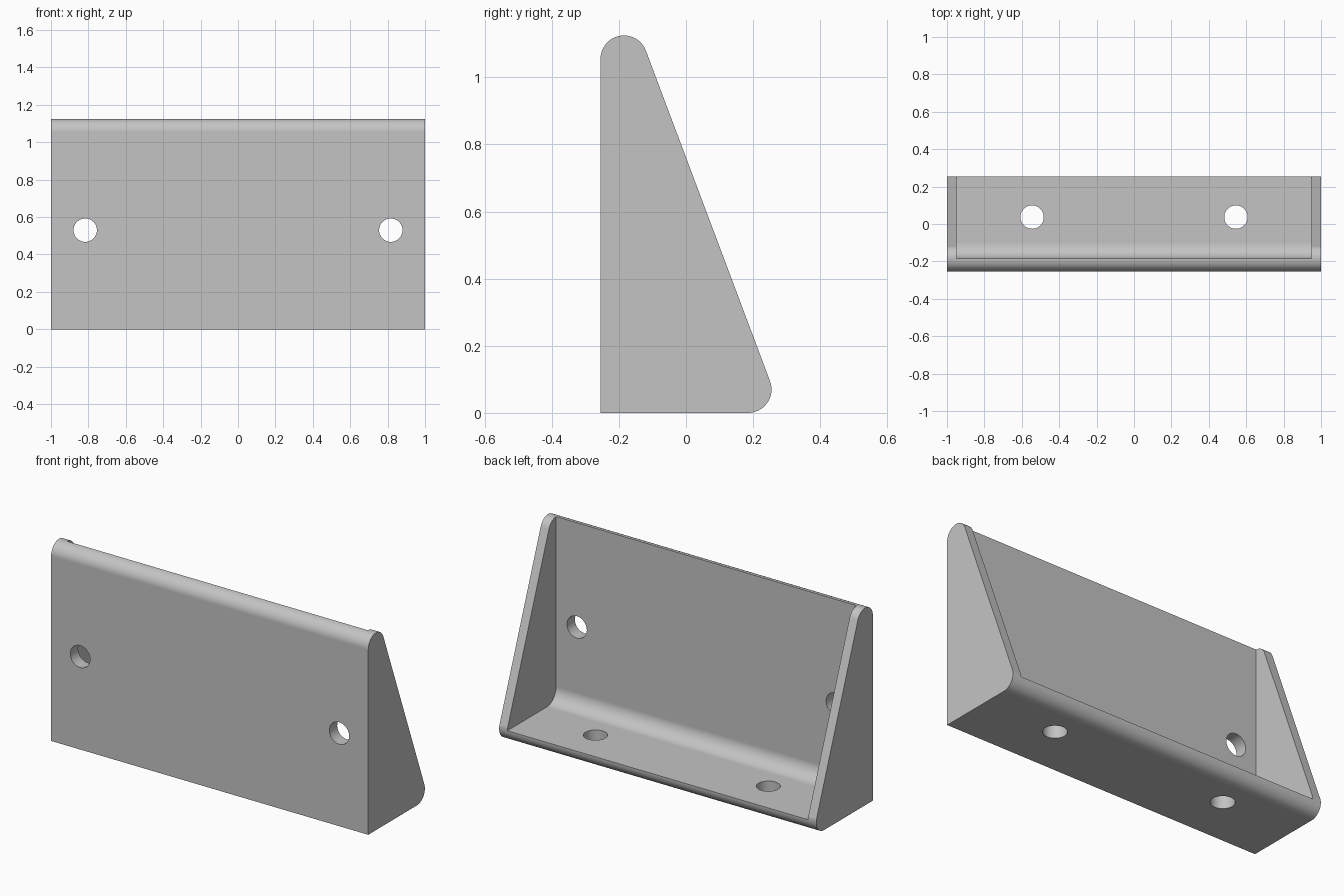
import bpy, bmesh, math
from mathutils import Matrix

cube = bpy.data.objects.get("Cube")
if cube:
    bpy.data.objects.remove(cube, do_unlink=True)

Y0, Y1, H = -0.255, 0.255, 1.125   # depth range and height
R = 0.07                           # outer rounding
INNER_Y, FLOOR_Z = -0.184, 0.072   # inner faces of back plate and floor
FILLET = 0.085
HOLE_R = 0.0625

grey = bpy.data.materials.new("light grey")
grey.use_nodes = True
grey.diffuse_color = (0.55, 0.55, 0.55, 1)
grey.node_tree.nodes["Principled BSDF"].inputs["Base Color"].default_value = (0.55, 0.55, 0.55, 1)


def arc(cy, cz, r, a0, a1, n=16):
    """Points of an arc in the side (y, z) plane, angles in degrees."""
    angles = [math.radians(a0 + (a1 - a0) * i / n) for i in range(n + 1)]
    return [(cy + r * math.cos(a), cz + r * math.sin(a)) for a in angles]


def make_object(name, bm):
    bmesh.ops.recalc_face_normals(bm, faces=bm.faces[:])
    mesh = bpy.data.meshes.new(name)
    bm.to_mesh(mesh)
    bm.free()
    obj = bpy.data.objects.new(name, mesh)
    mesh.materials.append(grey)
    bpy.context.collection.objects.link(obj)
    return obj


def extrude_profile(name, points, half_width):
    """Side profile extruded along x, centred."""
    bm = bmesh.new()
    face = bm.faces.new([bm.verts.new((-half_width, y, z)) for y, z in points])
    new = bmesh.ops.extrude_face_region(bm, geom=[face])["geom"]
    bmesh.ops.translate(bm, vec=(2 * half_width, 0, 0),
                        verts=[v for v in new if isinstance(v, bmesh.types.BMVert)])
    return make_object(name, bm)


def hole_cutter(name, location, rotation):
    bm = bmesh.new()
    bmesh.ops.create_cone(bm, cap_ends=True, segments=48, radius1=HOLE_R, radius2=HOLE_R,
                          depth=0.3, matrix=Matrix.Translation(location) @ rotation)
    return make_object(name, bm)


# Solid wedge with rounded top and rounded toe
slope = math.degrees(math.atan2(Y1 - Y0 - 2 * R, H - 2 * R))
outline = [(Y0, 0)] + arc(Y1 - R, R, R, -90, slope) + arc(Y0 + R, H - R, R, slope, 180)
bracket = extrude_profile("corner_bracket", outline, 1.0)

# Cavity between the end walls, filleted where floor meets back plate
cavity = [(0.6, FLOOR_Z), (0.6, 1.4), (INNER_Y, 1.4)]
cavity += arc(INNER_Y + FILLET, FLOOR_Z + FILLET, FILLET, 180, 270)
cutters = [extrude_profile("cavity_cutter", cavity, 0.948)]

# Screw holes: two through the back plate, two through the floor
for side, s in (("left", 1), ("right", -1)):
    cutters.append(hole_cutter(side + "_plate_hole_cutter", (s * 0.817, -0.22, 0.53),
                               Matrix.Rotation(math.pi / 2, 4, 'X')))
    cutters.append(hole_cutter(side + "_floor_hole_cutter", (s * 0.545, 0.037, 0.03),
                               Matrix.Identity(4)))

bpy.ops.object.select_all(action='DESELECT')
bpy.context.view_layer.objects.active = bracket
bracket.select_set(True)
for cutter in cutters:
    cutter.hide_render = True
    mod = bracket.modifiers.new(cutter.name, 'BOOLEAN')
    mod.operation, mod.solver, mod.object = 'DIFFERENCE', 'EXACT', cutter
    bpy.ops.object.modifier_apply(modifier=mod.name)
    bpy.data.objects.remove(cutter, do_unlink=True)

# Smooth roundings, crisp edges, flat large faces
bpy.ops.object.shade_smooth_by_angle(angle=math.radians(30))
weighted = bracket.modifiers.new("flat_faces", 'WEIGHTED_NORMAL')
weighted.keep_sharp = True
